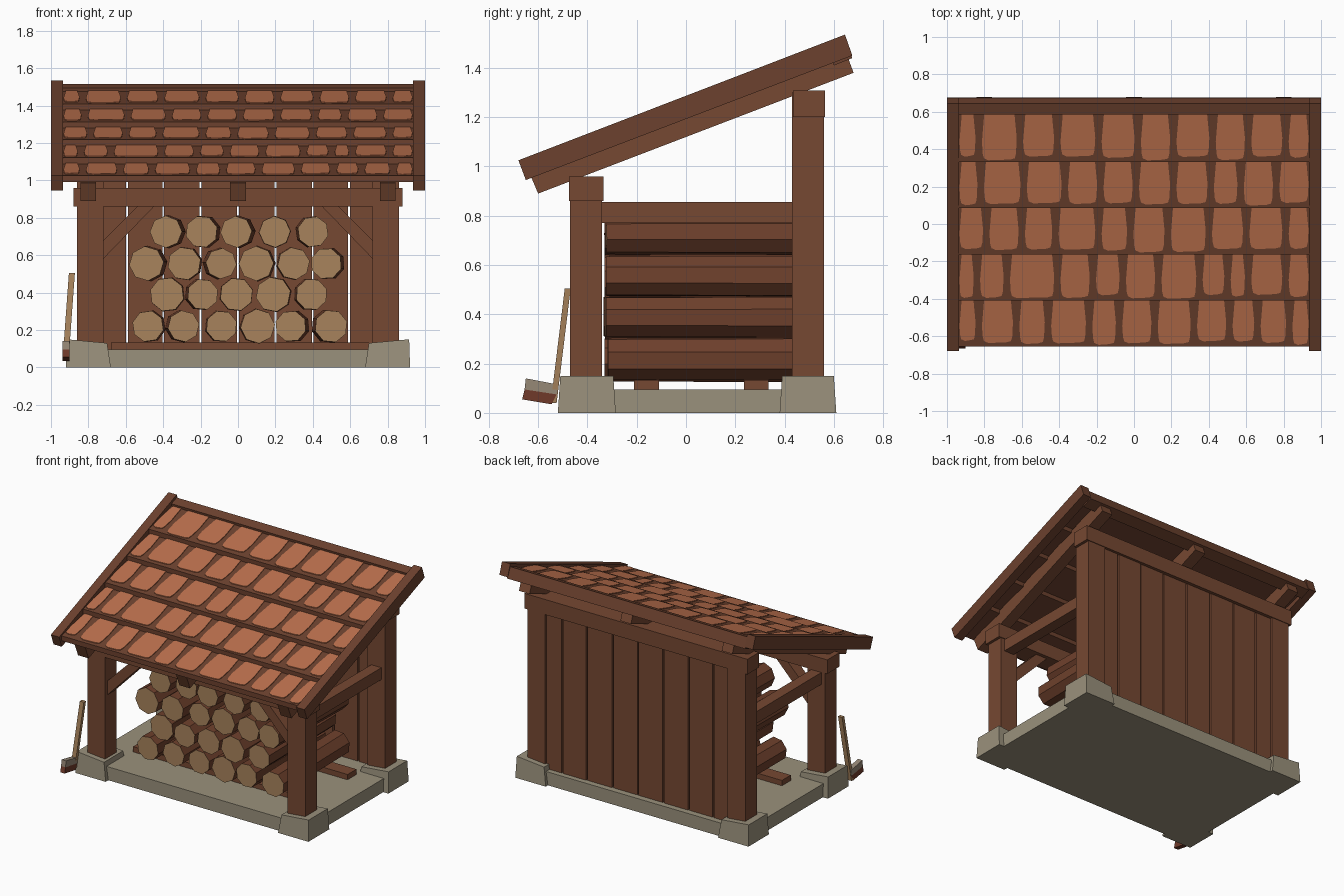
import bpy, bmesh, math, random
from mathutils import Matrix, Vector

random.seed(4)
if "Cube" in bpy.data.objects:
    bpy.data.objects.remove(bpy.data.objects["Cube"])


def material(name, rgb):
    m = bpy.data.materials.new(name)
    m.use_nodes = True
    lin = [((c / 255 + 0.055) / 1.055) ** 2.4 for c in rgb] + [1]
    m.diffuse_color = lin
    m.node_tree.nodes["Principled BSDF"].inputs["Base Color"].default_value = lin
    return m


WOOD = material("brown wood", (118, 72, 50))
ROOF = material("dark roof wood", (108, 65, 46))
BARK = material("bark", (110, 64, 44))
TILE = material("clay tile", (187, 112, 77))
CUT = material("cut log end", (168, 131, 92))
STONE = material("grey stone", (154, 145, 124))
STEEL = material("dull steel", (150, 136, 118))
RUST = material("rusty red", (112, 58, 42))


def finish(name, bm, *mats):
    bmesh.ops.recalc_face_normals(bm, faces=bm.faces)
    mesh = bpy.data.meshes.new(name)
    bm.to_mesh(mesh)
    bm.free()
    for m in mats:
        mesh.materials.append(m)
    ob = bpy.data.objects.new(name, mesh)
    bpy.context.collection.objects.link(ob)
    return ob


def prism(name, outline, direction, mat):
    """Extrude a closed outline of 3D points along a direction."""
    bm = bmesh.new()
    face = bm.faces.new([bm.verts.new(p) for p in outline])
    new = bmesh.ops.extrude_face_region(bm, geom=[face])["geom"]
    bmesh.ops.translate(bm, vec=direction, verts=[v for v in new if isinstance(v, bmesh.types.BMVert)])
    return finish(name, bm, mat)


def box(name, x, y, z, mat):
    outline = [(x[0], y[0], z[0]), (x[1], y[0], z[0]), (x[1], y[1], z[0]), (x[0], y[1], z[0])]
    return prism(name, outline, (0, 0, z[1] - z[0]), mat)


def side_prism(name, yz, x0, x1, mat):
    return prism(name, [(x0, y, z) for y, z in yz], (x1 - x0, 0, 0), mat)


# Stone footing: slab and four rough corner blocks
box("floor_slab", (-0.88, 0.88), (-0.49, 0.585), (0, 0.095), STONE)
for sx, side in ((-1, "right"), (1, "left")):
    for y0, y1, end in ((-0.52, -0.285, "front"), (0.38, 0.61, "back")):
        block = box(f"{end}_{side}_corner_stone", sorted((sx * 0.68, sx * 0.92)), (y0, y1), (0, 0.145), STONE)
        for v in block.data.vertices:
            if v.co.z > 0.1:
                inner = abs(v.co.x) < 0.8
                v.co.x += sx * (0.02 if inner else -0.005)
                v.co.z += -0.015 if inner else 0.005
                v.co.y += 0.01 * (1 if v.co.y < (y0 + y1) / 2 else -1)

# Timber frame: posts, side rails and braces on both sides
for sx, side in ((-1, "right"), (1, "left")):
    span = sorted((sx * 0.72, sx * 0.86))
    box(f"front_{side}_post", span, (-0.47, -0.34), (0.12, 0.955), WOOD)
    box(f"back_{side}_post", span, (0.43, 0.56), (0.12, 1.3), WOOD)
    box(f"{side}_side_rail", sorted((sx * 0.75, sx * 0.83)), (-0.35, 0.44), (0.77, 0.855), WOOD)
    brace = [(0.73, 0.57), (0.73, 0.67), (0.52, 0.88), (0.43, 0.88)]
    prism(f"{side}_brace", [(sx * x, -0.44, z) for x, z in brace], (0, 0.08, 0), WOOD)
box("front_beam", (-0.88, 0.88), (-0.475, -0.335), (0.86, 0.96), WOOD)
box("back_beam", (-0.88, 0.88), (0.435, 0.565), (1.2, 1.308), WOOD)

# Back wall of upright boards with narrow gaps
edges = [-0.73, -0.594, -0.4, -0.2, 0, 0.2, 0.4, 0.594, 0.73]
for a, b in zip(edges, edges[1:]):
    set_back = random.uniform(0, 0.008)
    box("wall_board", (a + 0.005, b - 0.005), (0.50 + set_back, 0.54 + set_back), (0.09, 1.21), WOOD)

# Runners under the log pile
for y in (-0.21, 0.235):
    box("log_runner", (-0.68, 0.7), (y, y + 0.1), (0.09, 0.133), WOOD)

# Stacked logs with pale cut ends
for row, z in enumerate((0.22, 0.39, 0.555, 0.725)):
    count = 6 - row % 2
    for i in range(count):
        x = (i - (count - 1) / 2) * 0.193 + random.uniform(-0.01, 0.01)
        bm = bmesh.new()
        r = random.uniform(0.085, 0.097)
        bmesh.ops.create_cone(bm, cap_ends=True, segments=8, radius1=r, radius2=r * 0.97, depth=0.76,
                              matrix=Matrix.Rotation(random.uniform(0, 1), 4, "Z"))
        turn = Matrix.Rotation(math.pi / 2, 4, "X") @ Matrix.Rotation(random.uniform(-0.025, 0.025), 4, "Y")
        place = Matrix.Translation((x, 0.06 + random.uniform(-0.015, 0.015), z))
        bm.transform(place @ turn)
        bm.normal_update()
        for f in bm.faces:
            f.material_index = int(abs(f.normal.y) > 0.9)
        finish("log", bm, BARK, CUT)

# Rafters and the gable boards at each end of the roof
for x in (-0.8, 0, 0.8):
    side_prism("rafter", [(-0.6, 0.89), (0.68, 1.38), (0.645, 1.475), (-0.64, 0.985)], x - 0.042, x + 0.042, WOOD)
for x0, x1 in ((-1, -0.935), (0.935, 1)):
    side_prism("gable_board", [(-0.65, 0.945), (0.675, 1.45), (0.645, 1.535), (-0.68, 1.025)], x0, x1, ROOF)
side_prism("ridge_board", [(0.585, 1.493), (0.645, 1.514), (0.675, 1.44), (0.6, 1.41)], -0.94, 0.94, ROOF)

# Lapped roof planks carrying thin clay tiles; each row lists its joints
joints = [
    [-0.83, -0.63, -0.46, -0.24, -0.08, 0.11, 0.32, 0.51, 0.66, 0.83],
    [-0.84, -0.68, -0.41, -0.22, -0.06, 0.13, 0.35, 0.50, 0.61, 0.81],
    [-0.79, -0.60, -0.42, -0.19, -0.02, 0.18, 0.40, 0.60, 0.81],
    [-0.82, -0.59, -0.37, -0.18, 0.01, 0.21, 0.41, 0.57, 0.76],
    [-0.83, -0.61, -0.41, -0.19, 0.02, 0.21, 0.42, 0.61, 0.81],
]
slope = 0.255
for row, cuts in enumerate(joints):
    y0, z0 = -0.655 + 0.2465 * row, 1.025 + 0.096 * row
    side_prism("roof_plank", [(y0, z0), (y0 + 0.28, z0 + 0.28 * slope), (y0 + 0.28, z0 + 0.04), (y0, z0 - 0.035)],
               -0.94, 0.94, ROOF)
    ends = [-0.95] + cuts + [0.95]
    for a, b in zip(ends, ends[1:]):
        left, right = a + 0.017, b - 0.017
        low = random.uniform(0.008, 0.03)
        c = min(0.035, (right - left) * 0.35)
        n = 0.012  # sides lean in toward the top
        shape = [(left + n, 0.255), (left, 0.11), (left + 0.004, low + c), (left + 0.3 * c, low + 0.3 * c),
                 (left + c, low), (right - c, low + 0.004), (right - 0.3 * c, low + 0.3 * c),
                 (right - 0.004, low + c), (right, 0.13), (right - n, 0.255)]
        prism("roof_tile", [(x, y0 + v, z0 + v * slope - 0.001) for x, v in shape], (0, 0, 0.006), TILE)

# Axe leaning on the front right corner
foot, tip = Vector((-0.922, -0.537, 0.04)), Vector((-0.888, -0.48, 0.505))
half = Vector((0.016, 0, 0))
deep = Vector((0, 0.012, 0))
prism("axe_handle", [foot - half - deep, foot + half - deep, foot + half + deep, foot - half + deep], tip - foot, CUT)
side_prism("axe_head", [(-0.655, 0.095), (-0.525, 0.075), (-0.52, 0.115), (-0.65, 0.14)], -0.937, -0.902, STEEL)
side_prism("axe_edge", [(-0.665, 0.055), (-0.545, 0.035), (-0.525, 0.075), (-0.655, 0.095)], -0.937, -0.902, RUST)
